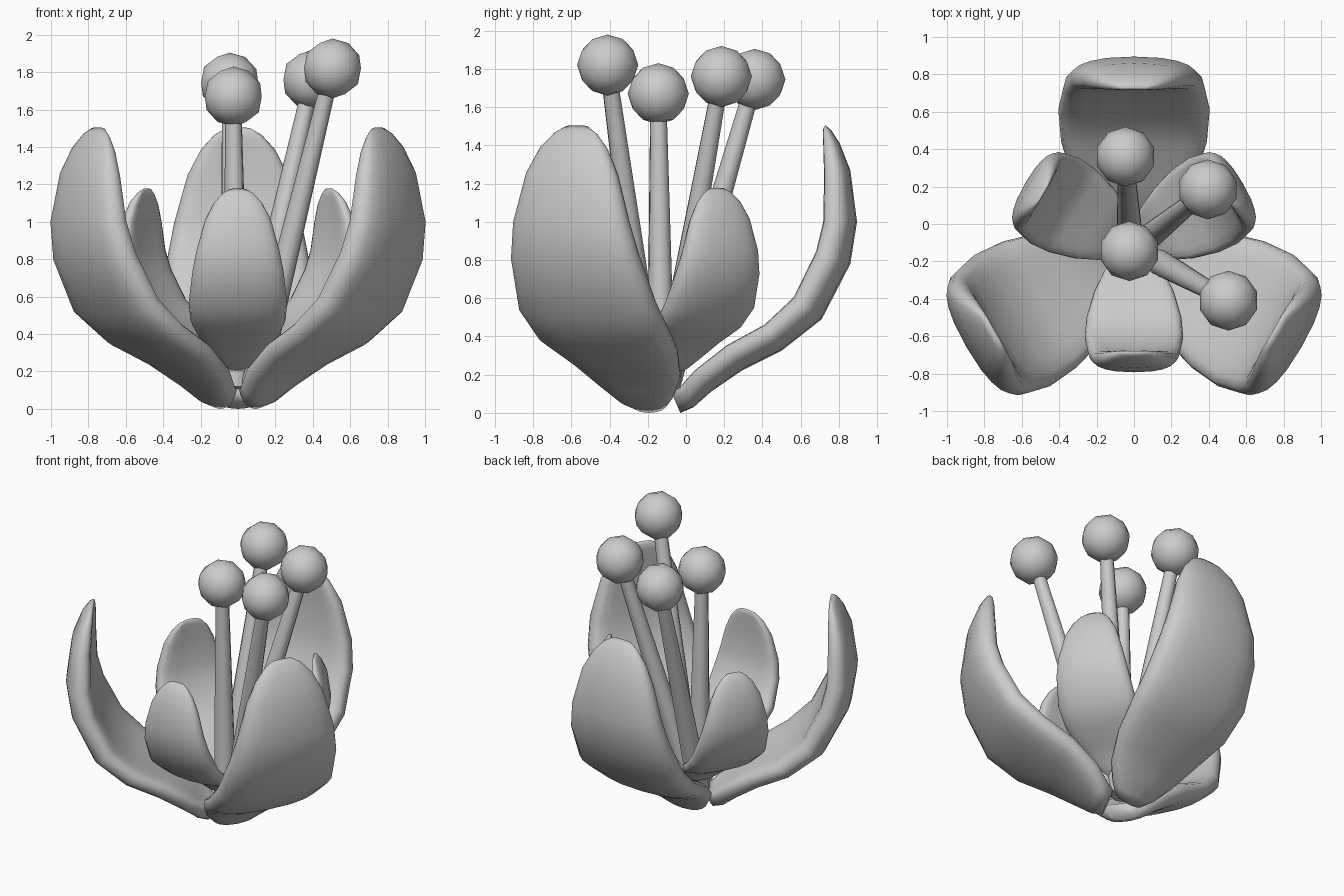
import bpy, bmesh, math
from mathutils import Vector, Matrix

cube = bpy.data.objects.get("Cube")
if cube:
    bpy.data.objects.remove(cube)

mat = bpy.data.materials.new("flower grey")
mat.use_nodes = True
mat.diffuse_color = (0.6, 0.6, 0.6, 1)
mat.node_tree.nodes["Principled BSDF"].inputs["Base Color"].default_value = (0.6, 0.6, 0.6, 1)

# Petal spine: reach, height, half width, thickness
SPINE = [
    (0.11, 0.00, 0.11, 0.13),
    (0.18, 0.03, 0.17, 0.14),
    (0.27, 0.11, 0.25, 0.155),
    (0.43, 0.22, 0.33, 0.17),
    (0.64, 0.325, 0.39, 0.18),
    (0.85, 0.49, 0.405, 0.205),
    (1.00, 0.78, 0.375, 0.21),
    (1.035, 1.00, 0.34, 0.195),
    (1.00, 1.27, 0.27, 0.155),
    (0.945, 1.41, 0.20, 0.105),
    (0.90, 1.48, 0.13, 0.06),
    (0.87, 1.505, 0.07, 0.02),
]


def finish(bm, name):
    bmesh.ops.recalc_face_normals(bm, faces=bm.faces)
    mesh = bpy.data.meshes.new(name)
    bm.to_mesh(mesh)
    bm.free()
    mesh.materials.append(mat)
    for poly in mesh.polygons:
        poly.use_smooth = True
    obj = bpy.data.objects.new(name, mesh)
    bpy.context.collection.objects.link(obj)
    return obj


def squared(value):
    """Push a sine or cosine outwards for a rounded-box section."""
    return math.copysign(abs(value) ** 0.72, value)


def petal(name, angle, scale, base):
    """Loft a thick, slightly hollow section along the spine, pointing along +x."""
    bm = bmesh.new()
    rings = []
    sides = 20
    for i, (d, z, w, thick) in enumerate(SPINE):
        a, b = SPINE[max(i - 1, 0)], SPINE[min(i + 1, len(SPINE) - 1)]
        tangent = Vector((b[0] - a[0], 0, b[1] - a[1])).normalized()
        inward = Vector((-tangent.z, 0, tangent.x))
        ring = []
        for k in range(sides):
            t = math.tau * k / sides
            u, v = squared(math.cos(t)), squared(math.sin(t))
            bend = 0.1 * u * u
            hollow = 0.15 * (1 - u * u) * max(0, -v)
            depth = thick * (0.5 - 0.5 * v + bend - hollow)
            ring.append(bm.verts.new(Vector((d, w * u, z)) + inward * depth))
        rings.append(ring)
    for r, s in zip(rings, rings[1:]):
        for k in range(sides):
            n = (k + 1) % sides
            bm.faces.new((r[k], r[n], s[n], s[k]))
    bm.faces.new(rings[0])
    bm.faces.new(rings[-1])
    bm.transform(Matrix.Translation(base)
                 @ Matrix.Rotation(math.radians(angle), 4, 'Z')
                 @ Matrix.Scale(scale, 4))
    finish(bm, name)


def stamen(name, base, tip):
    """Tapered filament with a round anther on its end."""
    base, tip = Vector(base), Vector(tip)
    axis = tip - base
    turn = axis.to_track_quat('Z', 'Y').to_matrix().to_4x4()
    bm = bmesh.new()
    bmesh.ops.create_cone(bm, cap_ends=True, segments=10, radius1=0.075, radius2=0.042,
                          depth=axis.length,
                          matrix=Matrix.Translation((base + tip) / 2) @ turn)
    finish(bm, name + "_filament").data.set_sharp_from_angle(angle=math.radians(60))
    bm = bmesh.new()
    bmesh.ops.create_icosphere(bm, subdivisions=2, radius=0.16,
                               matrix=Matrix.Translation(tip))
    finish(bm, name + "_anther")


# Three large outer petals and three small inner ones between them
for label, angle in (("back", 90), ("right", 210), ("left", 330)):
    petal("outer_petal_" + label, angle, 1.0, Vector((0, -0.14, 0)))
for label, angle in (("front", 270), ("back_left", 30), ("back_right", 150)):
    petal("inner_petal_" + label, angle, 0.65, Vector((0, -0.12, 0.2)))

# Four stamens
stamen("front_stamen", (-0.01, -0.13, 0.12), (-0.025, -0.145, 1.67))
stamen("left_stamen", (0.09, -0.18, 0.12), (0.505, -0.41, 1.82))
stamen("back_left_stamen", (0.03, -0.11, 0.12), (0.395, 0.185, 1.76))
stamen("back_stamen", (-0.02, -0.11, 0.12), (-0.045, 0.36, 1.745))
